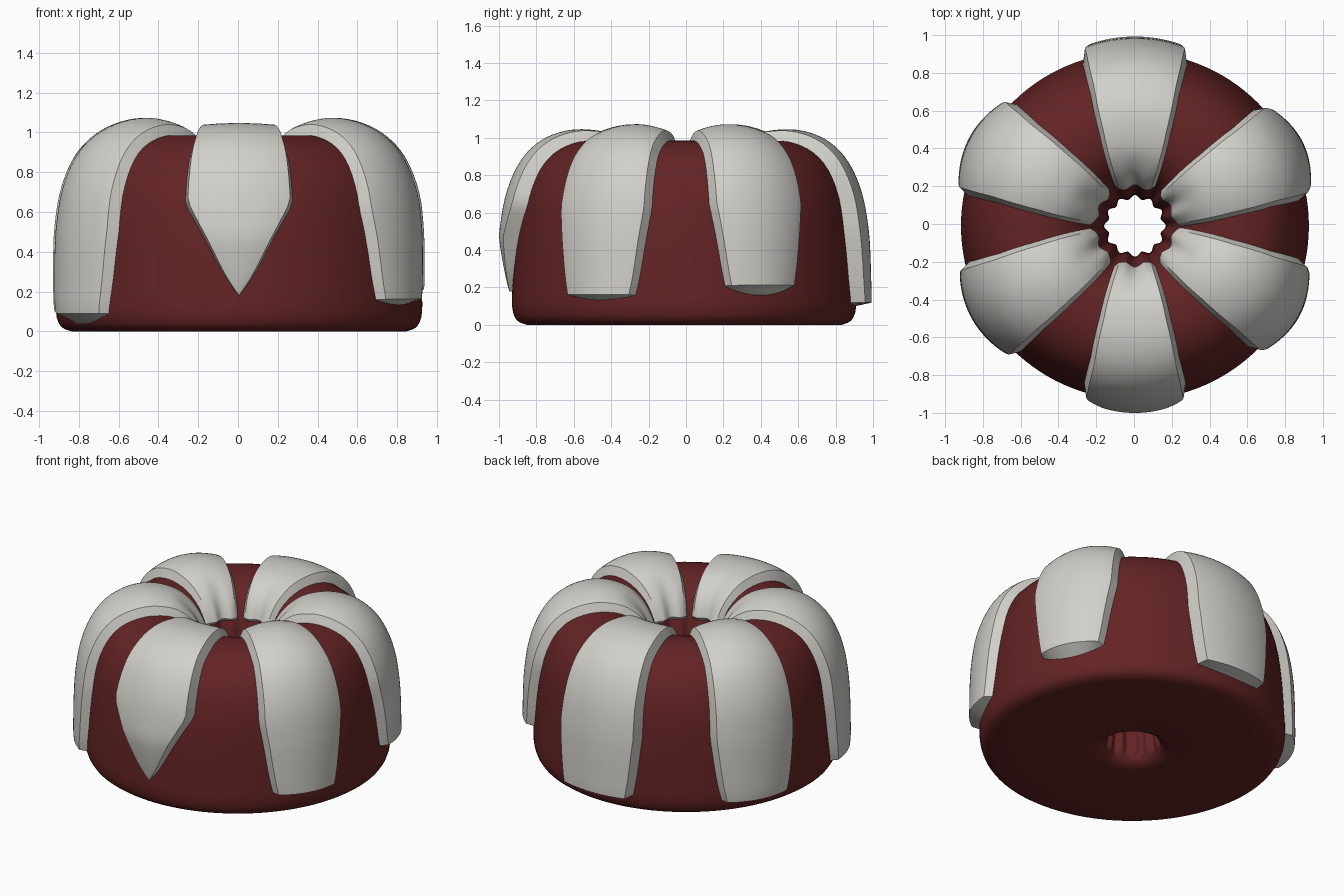
import bpy, math
from mathutils import Vector

if "Cube" in bpy.data.objects:
    bpy.data.objects.remove(bpy.data.objects["Cube"])


def material(name, color):
    m = bpy.data.materials.new(name)
    m.use_nodes = True
    m.diffuse_color = color
    m.node_tree.nodes["Principled BSDF"].inputs["Base Color"].default_value = color
    return m


RED = material("dark red cake", (0.127, 0.017, 0.018, 1))
WHITE = material("off white icing", (0.64, 0.63, 0.59, 1))
CENTRE = Vector((0.005, -0.01, 0))

# Ring cake profile (radius, height): up the hole, over the top, down the outside
PROFILE = [Vector(p) for p in (
    (.24, 0), (.18, .03), (.155, .12), (.155, .4), (.175, .6), (.215, .76),
    (.29, .89), (.4, .965), (.52, .985), (.63, .97), (.73, .92), (.81, .83),
    (.87, .68), (.9, .48), (.915, .25), (.92, .1), (.895, .025), (.84, 0))]
LAST = len(PROFILE) - 1


def profile(u):
    """Point on the smooth curve through the profile."""
    u = min(max(u, 0), LAST - 1e-6)
    i = int(u)
    t = u - i
    a, b, c, d = (PROFILE[min(max(i + k, 0), LAST)] for k in (-1, 0, 1, 2))
    return (2 * b + (c - a) * t + (2 * a - 5 * b + 4 * c - d) * t ** 2
            + (3 * b - a - 3 * c + d) * t ** 3) / 2


def normal(u):
    d = profile(u + .02) - profile(u - .02)
    n = Vector((-d.y, d.x))
    if u > 10:
        n.y = max(n.y, 0)
    return n.normalized()


def u_at_height(z):
    """Outer-wall parameter at a given height."""
    u = 9.0
    while profile(u).y > z and u < LAST - .5:
        u += .01
    return u


def place(p, angle):
    """Spin a profile point, adding the flutes around the hole."""
    fade = max(0, min(1, (.4 - p.x) / .2))
    if p.y < .05:
        fade = 0
    r = p.x + .011 * fade * math.cos(12 * angle)
    return CENTRE + Vector((r * math.cos(angle), r * math.sin(angle), p.y))


def ramp(table, u):
    for (u0, v0), (u1, v1) in zip(table, table[1:]):
        if u <= u1:
            return v0 + (v1 - v0) * max(0, u - u0) / (u1 - u0)
    return table[-1][1]


def grid_object(name, rows, mat, wrap=False):
    """Skin a grid of points, optionally closed in both directions."""
    n, m = len(rows), len(rows[0])
    verts = [v for row in rows for v in row]
    faces = []
    for i in range(n if wrap else n - 1):
        for j in range(m if wrap else m - 1):
            i2, j2 = (i + 1) % n, (j + 1) % m
            faces.append((i * m + j, i * m + j2, i2 * m + j2, i2 * m + j))
    mesh = bpy.data.meshes.new(name)
    mesh.from_pydata(verts, [], faces)
    mesh.validate()
    mesh.materials.append(mat)
    obj = bpy.data.objects.new(name, mesh)
    bpy.context.collection.objects.link(obj)
    bpy.ops.object.select_all(action='DESELECT')
    obj.select_set(True)
    bpy.context.view_layer.objects.active = obj
    bpy.ops.object.mode_set(mode='EDIT')
    bpy.ops.mesh.select_all(action='SELECT')
    bpy.ops.mesh.remove_doubles(threshold=.0005)
    bpy.ops.mesh.normals_make_consistent(inside=False)
    bpy.ops.object.mode_set(mode='OBJECT')
    bpy.ops.object.shade_smooth_by_angle(angle=math.radians(32))
    return obj


# Cake body
SEGMENTS, STEPS = 120, 3
grid_object("cake_ring", [[place(profile(k / STEPS), 2 * math.pi * j / SEGMENTS)
                           for j in range(SEGMENTS)]
                          for k in range(LAST * STEPS + 1)], RED, wrap=True)

# Icing: half width in degrees and thickness along the profile
WIDTH = [(5, 28), (6, 26), (8, 21.5), (10, 19), (12, 18.3)]
DOMED = [(5.2, .025), (6, .045), (7, .075), (8, .088), (13, .085), (15, .07)]
FLAT = [(5.2, .025), (6, .04), (7, .055), (8, .06), (10, .075), (12, .085),
        (13, .09), (15, .08)]
SHOULDER = .86
COLS = [i / 14 * SHOULDER for i in range(-14, 15)]
COLS = [-1] + COLS + [1]


def bulge(t, drop):
    if abs(t) == 1:
        return -.15
    return 1 - drop * (t / SHOULDER) ** 2


def icing(name, degrees, z_end, lip, end_width, taper_z, thick, drop):
    u0, u1, ut = 5.25, u_at_height(z_end), u_at_height(taper_z)
    count = 40

    def point(u, t, height):
        half = ramp(WIDTH, u)
        f = max(0, (u - ut) / (u1 - ut))
        half += (end_width - half) * min(1, f)
        return place(profile(u) + normal(u) * height,
                     math.radians(degrees + half * t))

    def side(u, t):
        h = ramp(thick, u) * bulge(t, drop)
        if end_width == 0:      # pointed drip thins towards its tip
            h *= 1 - max(0, (u - 13.1) / (u1 - 13.1)) * .8
        return point(u, t, h)

    rows = [[point(u0 - .1, t, -.012) for t in COLS]]
    rows += [[side(u0 + (u1 - u0) * k / count, t) for t in COLS]
             for k in range(count + 1)]
    # sloping underside of the drip
    under = []
    for t in COLS:
        p = point(u1, t, -.012)
        p.z -= lip * (1 - t * t)
        under.append(p)
    rows.append(under)
    return grid_object(name, rows, WHITE)


icing("icing_front", 270, .18, 0, 0, .64, FLAT, .12)
icing("icing_back", 90, .12, .02, 15, .5, FLAT, .12)
icing("icing_front_left", 331, .16, .03, 13, .62, DOMED, .38)
icing("icing_back_left", 26.5, .21, .06, 13, .65, DOMED, .38)
icing("icing_back_right", 152, .1, .04, 14, .5, DOMED, .38)
icing("icing_front_right", 210, .09, .05, 15, .5, DOMED, .38)
